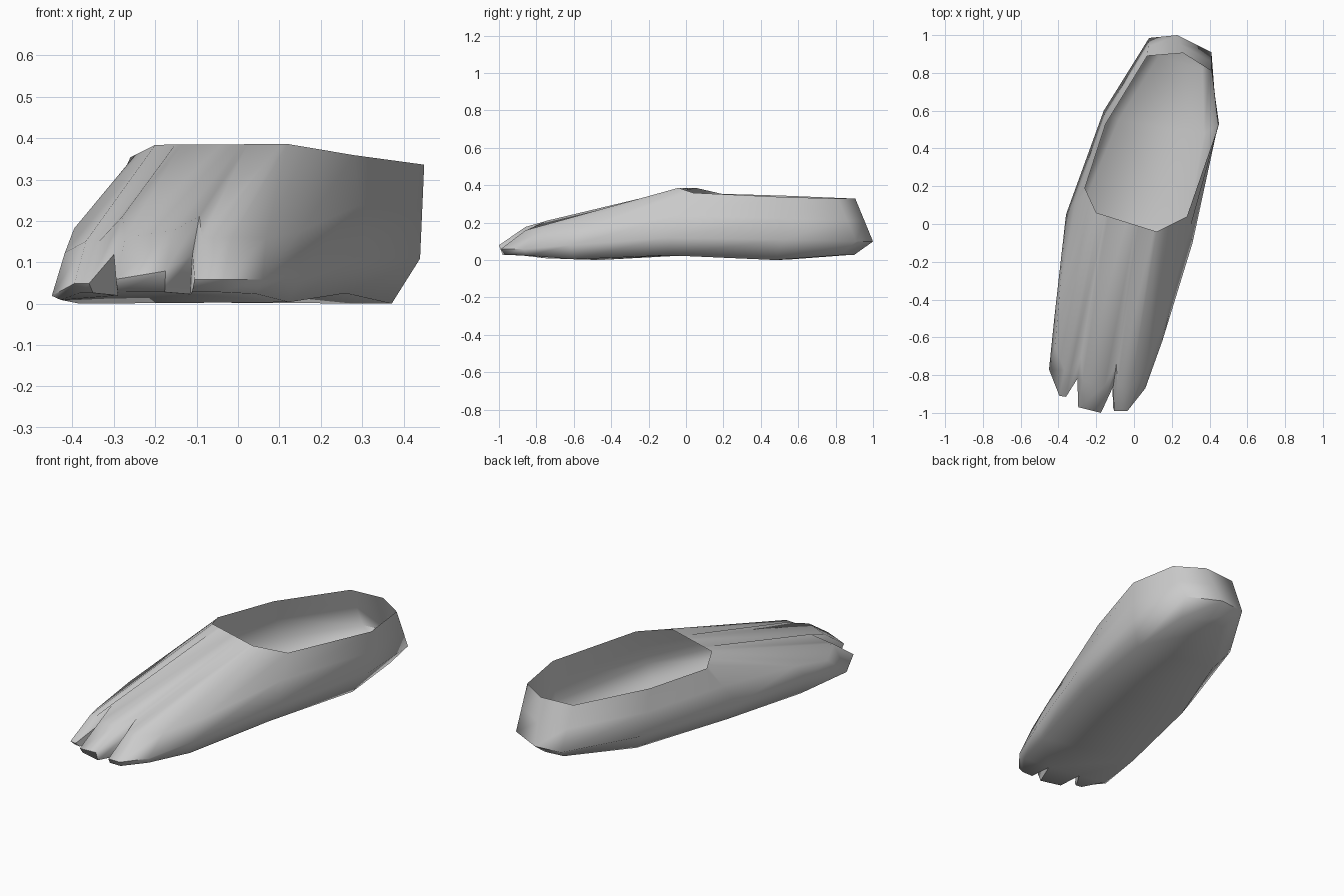
import bpy, bmesh, math
from mathutils import Vector

cube = bpy.data.objects.get("Cube")
if cube:
    bpy.data.objects.remove(cube)

# Ankle opening, from the outer front corner around the instep to the heel
RIM = [Vector(p) for p in (
    (-.26, .19, .355), (-.2, .06, .385), (.12, -.04, .387), (.28, .04, .36),
    (.45, .53, .337), (.41, .81, .33), (.26, .905, .33), (.07, .89, .33),
    (-.15, .53, .345))]

# Widest outline of the foot: x, y, z and the position along the rim it leads to
OUTLINE = [
    (-.36, .05, .13, 0), (-.42, -.48, .09, .2), (-.45, -.77, .02, .6),
    (-.395, -.91, .05, 1), (-.36, -.915, .05, 1.05),      # small toe
    (-.3, -.82, .12, 1.15),                              # notch
    (-.295, -.97, .06, 1.2), (-.175, -1, .08, 1.5),      # middle toes
    (-.11, -.86, .12, 1.65),                             # notch
    (-.105, -.99, .06, 1.7), (-.035, -.99, .06, 1.95),    # big toe
    (.06, -.87, .06, 2), (.15, -.62, .08, 2.3), (.31, -.1, .12, 3),
    (.44, .52, .11, 4), (.41, .91, .1, 5), (.23, 1, .1, 6),
    (.08, .985, .1, 7), (-.16, .6, .11, 8)]


def rim_point(t):
    i = int(t)
    return RIM[i].lerp(RIM[(i + 1) % len(RIM)], t - i)


def sole_point(p):
    """Tuck the outline under the foot, with an arch in the middle."""
    centre = .02 + .24 * p.y
    inset = .17 + .12 * p.y
    height = .015 + .014 * math.cos(math.pi * p.y / .5)
    return Vector((p.x + (centre - p.x) * inset, p.y * (.94 - .04 * p.y),
                   min(height, p.z - .01)))


def upper_point(p, rim):
    """Rounded top of the toes, or halfway up the heel wall."""
    if p.y < -.3:
        return p.lerp(rim, .14) + Vector((0, 0, .055))
    return p.lerp(rim, .5)


# Foot: four loops from sole to rim, skinned with quads
bm = bmesh.new()
loops = [[], [], [], []]
for x, y, z, t in OUTLINE:
    p, rim = Vector((x, y, z)), rim_point(t)
    for loop, co in zip(loops, (sole_point(p), p, upper_point(p, rim), rim)):
        loop.append(bm.verts.new(co))
for low, high in zip(loops, loops[1:]):
    for i in range(len(low)):
        j = (i + 1) % len(low)
        bm.faces.new((low[i], low[j], high[j], high[i]))
sole = bm.faces.new(loops[0][::-1])
bmesh.ops.triangulate(bm, faces=[sole])

# Stand on the ground
floor = min(v.co.z for v in bm.verts)
bmesh.ops.translate(bm, verts=bm.verts, vec=(0, 0, -floor))

mesh = bpy.data.meshes.new("foot_shell")
bm.to_mesh(mesh)
bm.free()
foot = bpy.data.objects.new("foot_shell", mesh)
bpy.context.collection.objects.link(foot)

# Plain grey
grey = bpy.data.materials.new("plain_grey")
grey.use_nodes = True
colour = (.6, .6, .6, 1)
grey.diffuse_color = colour
grey.node_tree.nodes["Principled BSDF"].inputs["Base Color"].default_value = colour
mesh.materials.append(grey)

bpy.context.view_layer.objects.active = foot
foot.select_set(True)
bpy.ops.object.shade_smooth_by_angle(angle=math.radians(65))
